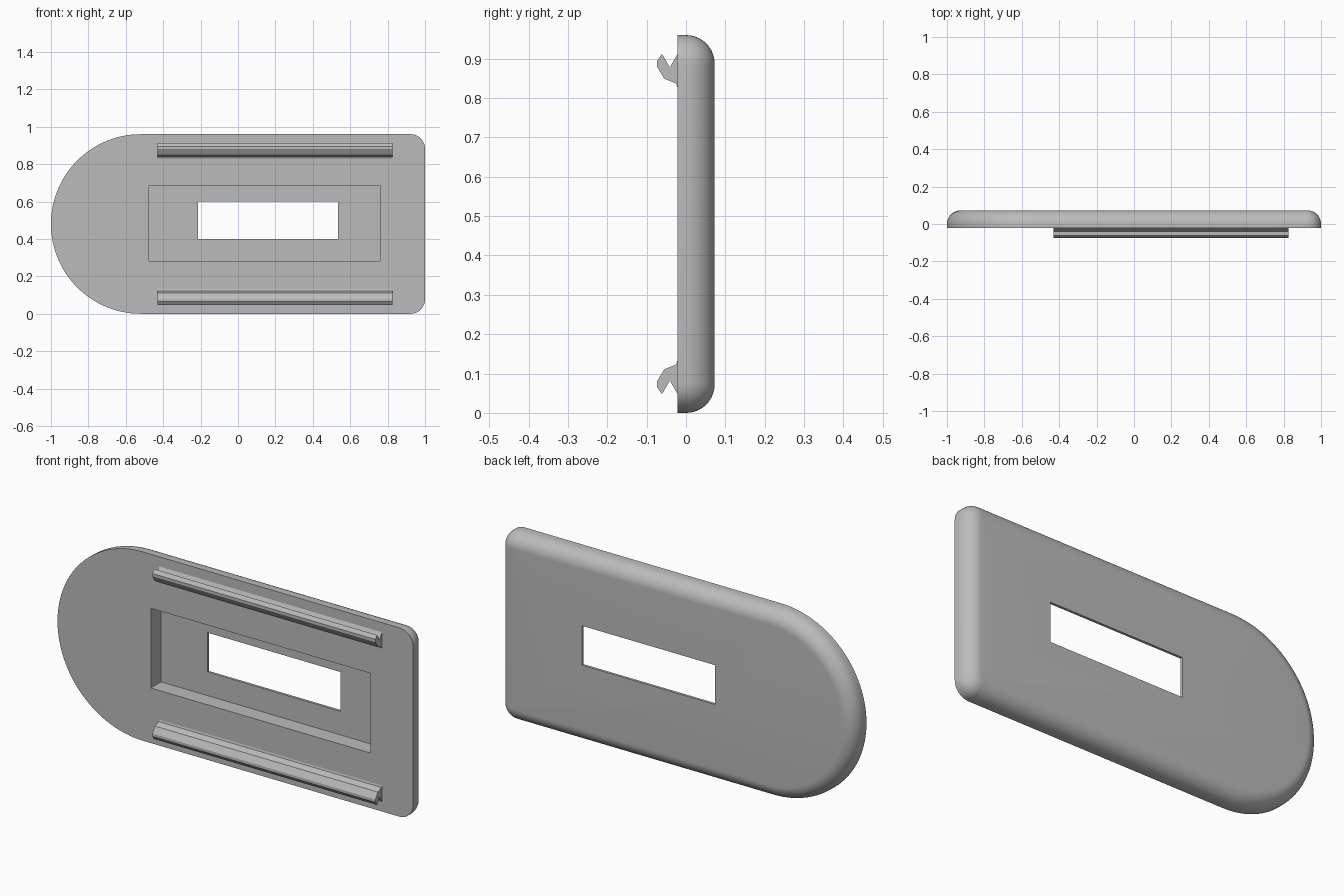
import bpy, bmesh
from math import pi, sin, cos, radians

cube = bpy.data.objects.get("Cube")
if cube:
    bpy.data.objects.remove(cube)

HEIGHT, MID = 0.96, 0.48
FRONT, BACK = -0.022, 0.073
FILLET, CORNER = 0.073, 0.078

grey = bpy.data.materials.new("plain grey")
grey.use_nodes = True
colour = (0.5, 0.5, 0.5, 1)
grey.diffuse_color = colour
grey.node_tree.nodes["Principled BSDF"].inputs["Base Color"].default_value = colour


def finish(name, bm):
    bmesh.ops.recalc_face_normals(bm, faces=bm.faces)
    mesh = bpy.data.meshes.new(name)
    bm.to_mesh(mesh)
    bm.free()
    mesh.materials.append(grey)
    obj = bpy.data.objects.new(name, mesh)
    bpy.context.collection.objects.link(obj)
    return obj


def smooth(obj):
    bpy.ops.object.select_all(action='DESELECT')
    obj.select_set(True)
    bpy.context.view_layer.objects.active = obj
    bpy.ops.object.shade_smooth_by_angle(angle=radians(30))


def arc(cx, cz, r, start, end, steps):
    angles = [start + (end - start) * i / steps for i in range(steps + 1)]
    return [(cx + r * cos(a), cz + r * sin(a)) for a in angles]


def outline(inset):
    """Plate outline: half circle on one end, rounded corners on the other."""
    r, edge = CORNER - inset, 1 - CORNER
    return (arc(-1 + MID, MID, MID - inset, pi / 2, 3 * pi / 2, 64)
            + arc(edge, CORNER, r, -pi / 2, 0, 12)
            + arc(edge, HEIGHT - CORNER, r, 0, pi / 2, 12))


def box(name, x0, x1, y0, y1, z0, z1):
    bm = bmesh.new()
    bmesh.ops.create_cube(bm, size=1)
    for v in bm.verts:
        v.co = ((x0 + x1) / 2 + v.co.x * (x1 - x0),
                (y0 + y1) / 2 + v.co.y * (y1 - y0),
                (z0 + z1) / 2 + v.co.z * (z1 - z0))
    return finish(name, bm)


# Plate: straight rim at the front, rounded over towards the back
levels = [(FRONT, 0)]
for i in range(13):
    a = pi / 2 * i / 12
    levels.append((BACK - FILLET + FILLET * sin(a), FILLET * (1 - cos(a))))
bm = bmesh.new()
rings = [[bm.verts.new((x, y, z)) for x, z in outline(inset)] for y, inset in levels]
for a, b in zip(rings, rings[1:]):
    for i in range(len(a)):
        j = (i + 1) % len(a)
        bm.faces.new((a[i], a[j], b[j], b[i]))
bm.faces.new(rings[0])
bm.faces.new(rings[-1])
plate = finish("plate", bm)

# Recess in the front and window through the thin back wall
cutters = [box("recess_cutter", -0.475, 0.76, -0.2, 0.06, 0.28, 0.685),
           box("window_cutter", -0.213, 0.535, -0.2, 0.2, 0.40, 0.60)]
bpy.context.view_layer.objects.active = plate
for cutter in cutters:
    mod = plate.modifiers.new(cutter.name, 'BOOLEAN')
    mod.operation, mod.solver, mod.object = 'DIFFERENCE', 'EXACT', cutter
    bpy.ops.object.modifier_apply(modifier=mod.name)
    bpy.data.objects.remove(cutter)
smooth(plate)

# Hooked clip rails, mirrored about the middle height
hook = [(FRONT, 0.828), (-0.025, 0.837), (-0.055, 0.849), (-0.074, 0.880),
        (-0.074, 0.894), (-0.061, 0.912), (-0.041, 0.878), (FRONT, 0.911)]
for name, flip in (("upper_clip", False), ("lower_clip", True)):
    bm = bmesh.new()
    ends = [[bm.verts.new((x, y, HEIGHT - z if flip else z)) for y, z in hook]
            for x in (-0.43, 0.825)]
    for i in range(len(hook)):
        j = (i + 1) % len(hook)
        bm.faces.new((ends[0][i], ends[0][j], ends[1][j], ends[1][i]))
    for end in ends:
        bm.faces.new(end)
    smooth(finish(name, bm))
